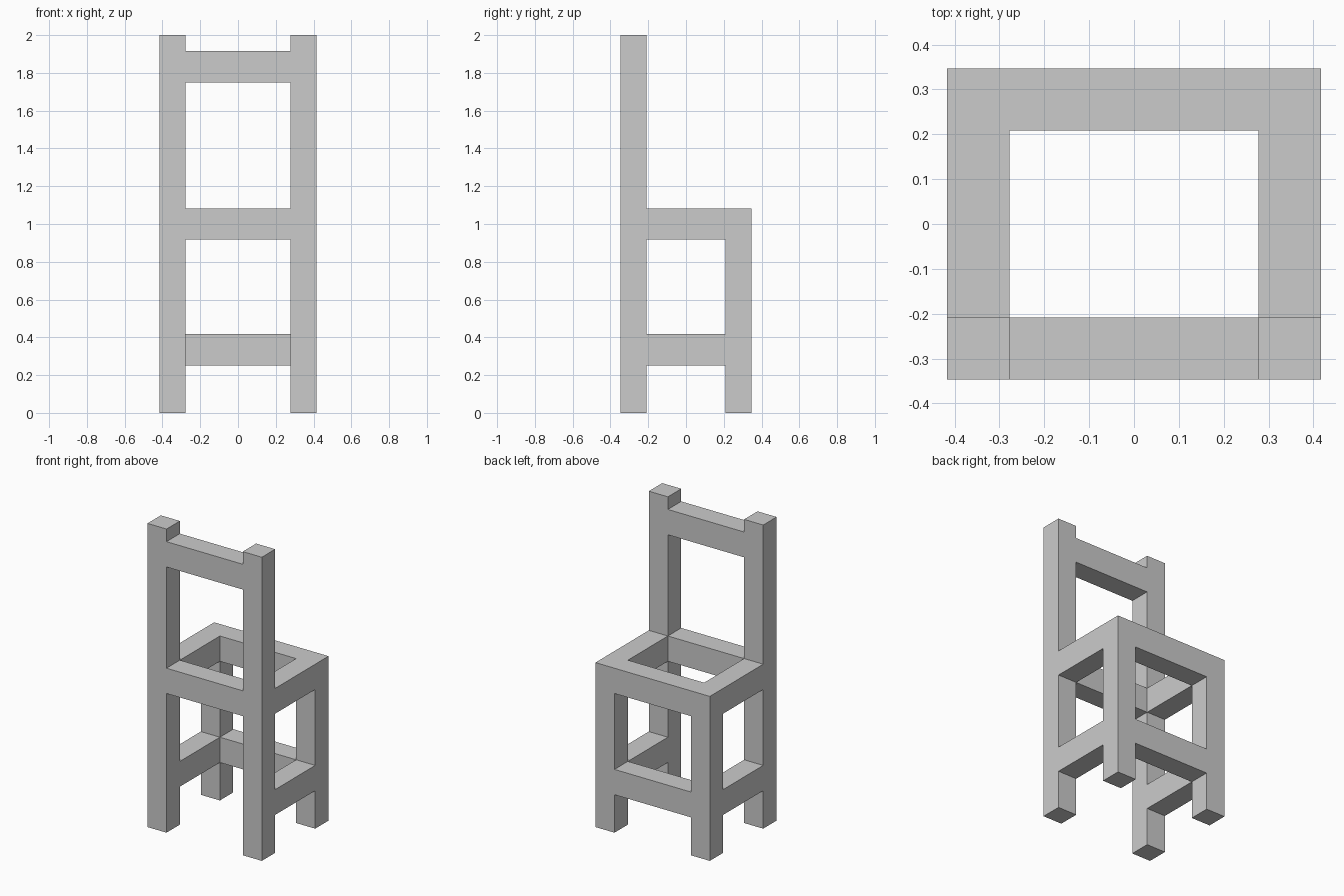
import bpy
import bmesh
from mathutils import Vector

if "Cube" in bpy.data.objects:
    bpy.data.objects.remove(bpy.data.objects["Cube"])

# Shared measurements: outer and inner edges of the square frame
XO, XI = 0.4167, 0.2778
YO, YI = 0.3472, 0.2083
LOW, SEAT, TOP = (0.25, 0.4167), (0.9167, 1.0833), (1.75, 1.9167)


def box(name, x, y, z):
    """Flat-faced box spanning the given (min, max) ranges."""
    lo, hi = (Vector(c) for c in zip(x, y, z))
    centre = (lo + hi) / 2
    bm = bmesh.new()
    bmesh.ops.create_cube(bm, size=1)
    bmesh.ops.scale(bm, vec=hi - lo, verts=bm.verts)
    bmesh.ops.translate(bm, vec=centre, verts=bm.verts)
    mesh = bpy.data.meshes.new(name)
    bm.to_mesh(mesh)
    bm.free()
    obj = bpy.data.objects.new(name, mesh)
    bpy.context.collection.objects.link(obj)
    return obj


FRONT, BACK = (-YO, -YI), (YI, YO)

# Legs and side rails, mirrored left and right
for side, x in (("left", (-XO, -XI)), ("right", (XI, XO))):
    box(f"tall_post_{side}", x, FRONT, (0, 2))
    box(f"short_leg_{side}", x, BACK, (0, SEAT[1]))
    box(f"side_stretcher_{side}", x, (-YI, YI), LOW)
    box(f"side_seat_rail_{side}", x, (-YI, YI), SEAT)

# Cross rails between the tall posts
box("backrest_top_rail", (-XI, XI), FRONT, TOP)
box("backrest_seat_rail", (-XI, XI), FRONT, SEAT)

# Cross rails between the short legs
box("short_leg_seat_rail", (-XI, XI), BACK, SEAT)
box("short_leg_stretcher", (-XI, XI), BACK, LOW)
